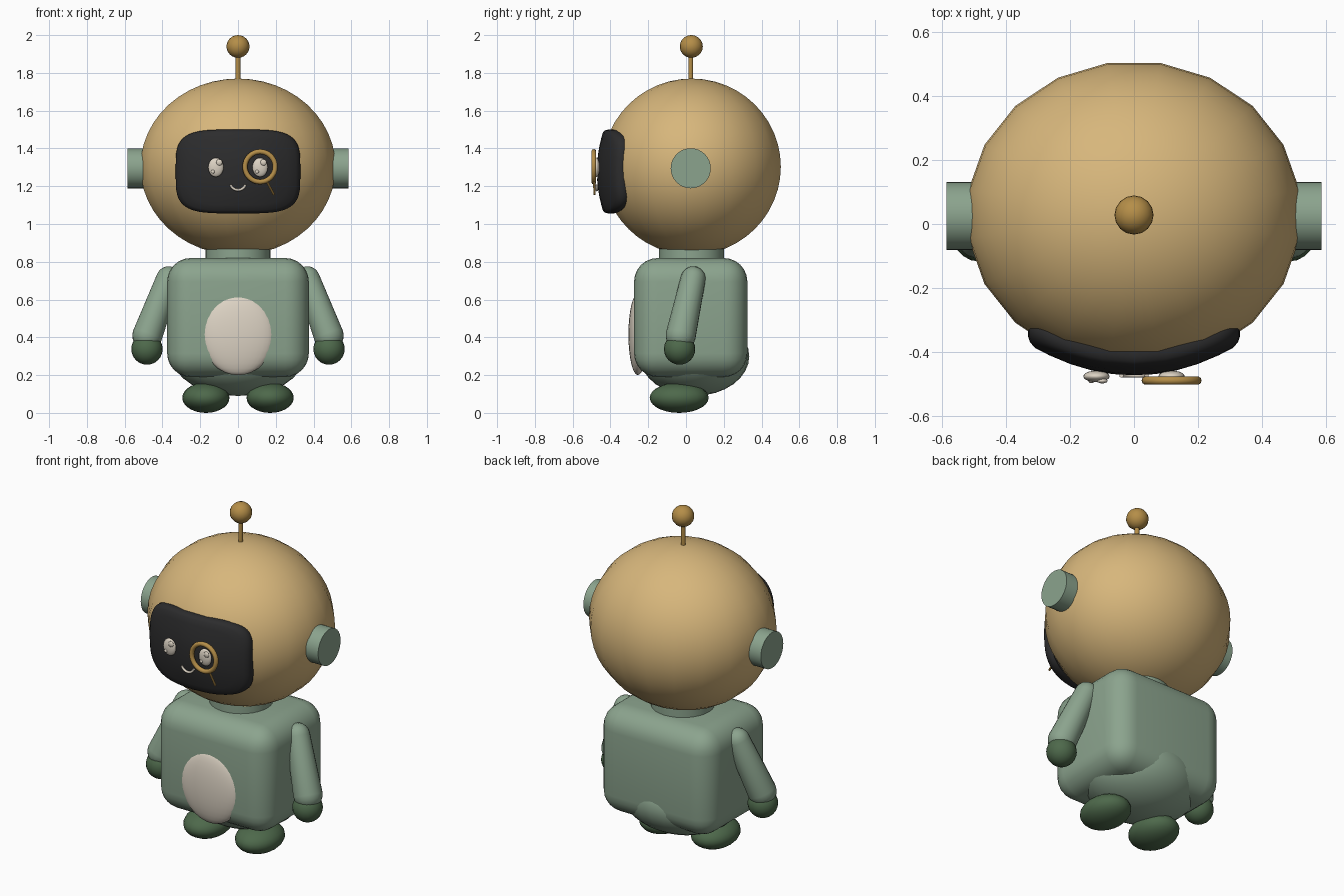
import bpy, bmesh, math
from mathutils import Vector

if "Cube" in bpy.data.objects:
    bpy.data.objects.remove(bpy.data.objects["Cube"])


def material(name, rgb):
    m = bpy.data.materials.new(name)
    m.diffuse_color = (*rgb, 1)
    m.use_nodes = True
    m.node_tree.nodes["Principled BSDF"].inputs["Base Color"].default_value = m.diffuse_color
    return m


TAN = material("warm tan", (0.68, 0.47, 0.20))
GREEN = material("sage green", (0.26, 0.37, 0.27))
DARK_GREEN = material("forest green", (0.075, 0.14, 0.07))
GOLD = material("gold", (0.46, 0.27, 0.065))
CREAM = material("cream", (0.72, 0.65, 0.55))
BLACK = material("screen black", (0.025, 0.025, 0.026))


def finish(bm, name, mat, angle=40):
    bmesh.ops.recalc_face_normals(bm, faces=bm.faces[:])
    me = bpy.data.meshes.new(name)
    bm.to_mesh(me)
    bm.free()
    ob = bpy.data.objects.new(name, me)
    bpy.context.collection.objects.link(ob)
    me.materials.append(mat)
    bpy.ops.object.select_all(action='DESELECT')
    ob.select_set(True)
    bpy.context.view_layer.objects.active = ob
    bpy.ops.object.shade_smooth_by_angle(angle=math.radians(angle))
    return ob


def ellipsoid(name, mat, centre, radii, seg=24, rings=16, spin=0.0):
    bm = bmesh.new()
    bmesh.ops.create_uvsphere(bm, u_segments=seg, v_segments=rings, radius=1)
    for v in bm.verts:
        x = v.co.x * math.cos(spin) - v.co.y * math.sin(spin)
        y = v.co.x * math.sin(spin) + v.co.y * math.cos(spin)
        v.co = Vector((x * radii[0], y * radii[1], v.co.z * radii[2])) + Vector(centre)
    return finish(bm, name, mat, 60)


def rod(name, mat, a, b, ra, rb=None, seg=24):
    """Straight or tapered cylinder between two points."""
    a, b = Vector(a), Vector(b)
    bm = bmesh.new()
    bmesh.ops.create_cone(bm, cap_ends=True, segments=seg, radius1=ra,
                          radius2=ra if rb is None else rb, depth=(b - a).length)
    q = (b - a).to_track_quat('Z', 'Y')
    for v in bm.verts:
        v.co = q @ v.co + (a + b) / 2
    return finish(bm, name, mat)


def limb(name, mat, a, b, ra, rb, seg=20, steps=5):
    """Tapered capsule between two points."""
    a, b = Vector(a), Vector(b)
    length = (b - a).length
    q = (b - a).to_track_quat('Z', 'Y')
    profile = [(ra * math.sin(t), -ra * math.cos(t))
               for t in [i * math.pi / 2 / steps for i in range(steps + 1)]]
    profile += [(rb * math.cos(t), length + rb * math.sin(t))
                for t in [i * math.pi / 2 / steps for i in range(steps + 1)]]
    bm = bmesh.new()
    verts = [bm.verts.new((r, 0, h)) for r, h in profile]
    edges = [bm.edges.new(p) for p in zip(verts, verts[1:])]
    bmesh.ops.spin(bm, geom=verts + edges, axis=(0, 0, 1), cent=(0, 0, 0),
                   angle=math.tau, steps=seg)
    bmesh.ops.remove_doubles(bm, verts=bm.verts[:], dist=1e-4)
    for v in bm.verts:
        v.co = a + q @ v.co
    return finish(bm, name, mat, 60)


def ring(name, mat, centre, major, minor, start=0.0, sweep=math.tau, seg=32, sides=10):
    """Torus, or part of one, facing the front."""
    closed = sweep > 6.28
    bm = bmesh.new()
    loops = []
    for i in range(seg if closed else seg + 1):
        t = start + sweep * i / seg
        loop = []
        for j in range(sides):
            p = math.tau * j / sides
            r = major + minor * math.cos(p)
            loop.append(bm.verts.new((centre[0] + r * math.cos(t),
                                      centre[1] + minor * math.sin(p),
                                      centre[2] + r * math.sin(t))))
        loops.append(loop)
    for i in range(seg):
        p, q = loops[i], loops[(i + 1) % len(loops)]
        for j in range(sides):
            k = (j + 1) % sides
            bm.faces.new((p[j], p[k], q[k], q[j]))
    if not closed:
        bm.faces.new(loops[0])
        bm.faces.new(loops[-1])
    return finish(bm, name, mat, 60)


def face_screen():
    """Curved rounded-rectangle shell wrapped over the front of the head."""
    n, half_w, half_h, zc = 64, 0.33, 0.222, 1.278
    # (outline scale, extra depth) from the middle of the front to the back
    steps = [(0.2, 0), (0.4, 0), (0.6, 0), (0.8, 0), (0.93, 0), (0.98, 0.008),
             (1.0, 0.022), (1.0, 0.045), (0.97, 0.06), (0.6, 0.08)]
    bm = bmesh.new()
    loops = []
    for s, extra in steps:
        loop = []
        for i in range(n):
            t = math.tau * i / n
            c, d = math.cos(t), math.sin(t)
            x = s * half_w * math.copysign(abs(c) ** 0.5, c)
            z = s * half_h * math.copysign(abs(d) ** 0.5, d)
            y = -0.472 + 0.9 * x * x + 0.75 * z * z + extra
            loop.append(bm.verts.new((x, y, zc + z)))
        loops.append(loop)
    for p, q in zip(loops, loops[1:]):
        for i in range(n):
            k = (i + 1) % n
            bm.faces.new((p[i], p[k], q[k], q[i]))
    bm.faces.new(loops[0])
    bm.faces.new(loops[-1])
    return finish(bm, "face_screen", BLACK, 50)


def torso():
    bm = bmesh.new()
    bmesh.ops.create_cube(bm, size=1)
    for v in bm.verts:
        v.co = Vector((v.co.x * 0.75, v.co.y * 0.60 + 0.025, v.co.z * 0.63 + 0.505))
    bmesh.ops.bevel(bm, geom=bm.edges[:], offset=0.125, segments=6, profile=0.5,
                    affect='EDGES', clamp_overlap=True)
    return finish(bm, "torso", GREEN, 60)


# Head and antenna
ellipsoid("head", TAN, (0, 0.03, 1.303), (0.523, 0.478, 0.467), 20, 24, math.pi / 20)
rod("antenna_stem", GOLD, (0, 0.025, 1.74), (0, 0.025, 1.92), 0.013, seg=12)
ellipsoid("antenna_ball", GOLD, (0, 0.028, 1.94), (0.061, 0.061, 0.06), 16, 12)

# Face
face_screen()
for side, label in ((-1, "left"), (1, "right")):
    x = side * 0.117
    ellipsoid("eye_" + label, CREAM, (x, -0.475, 1.30), (0.041, 0.018, 0.051), 20, 12)
    ellipsoid("eye_glint_large_" + label, CREAM, (x + 0.018, -0.489, 1.326),
              (0.017, 0.008, 0.017), 12, 8)
    ellipsoid("eye_glint_small_" + label, CREAM, (x - 0.016, -0.489, 1.277),
              (0.01, 0.007, 0.01), 12, 8)
ring("smile", CREAM, (0, -0.472, 1.222), 0.042, 0.007, math.radians(200),
     math.radians(140), 16, 8)
ring("monocle_rim", GOLD, (0.117, -0.488, 1.303), 0.080, 0.0135)
rod("monocle_handle", GOLD, (0.155, -0.486, 1.222), (0.19, -0.484, 1.155), 0.006, seg=8)

# Body
rod("neck", GREEN, (0, 0.03, 0.79), (0, 0.03, 0.89), 0.172, seg=32)
torso()
ellipsoid("lower_body", GREEN, (0, 0.045, 0.30), (0.35, 0.29, 0.21), 28, 16)
ellipsoid("belly_patch", CREAM, (0, -0.255, 0.415), (0.193, 0.05, 0.215), 32, 16)

# Paired ears, arms, hands and feet
for side, label in ((-1, "left"), (1, "right")):
    rod("ear_" + label, GREEN, (side * 0.44, 0.025, 1.295),
        (side * 0.584, 0.025, 1.295), 0.106, seg=32)
    limb("arm_" + label, GREEN, (side * 0.368, 0.038, 0.71),
         (side * 0.48, -0.028, 0.41), 0.066, 0.08)
    ellipsoid("hand_" + label, DARK_GREEN, (side * 0.482, -0.034, 0.338),
              (0.083, 0.083, 0.083), 20, 12)
    ellipsoid("foot_" + label, DARK_GREEN, (side * 0.17, -0.036, 0.08),
              (0.125, 0.156, 0.08), 20, 14)
